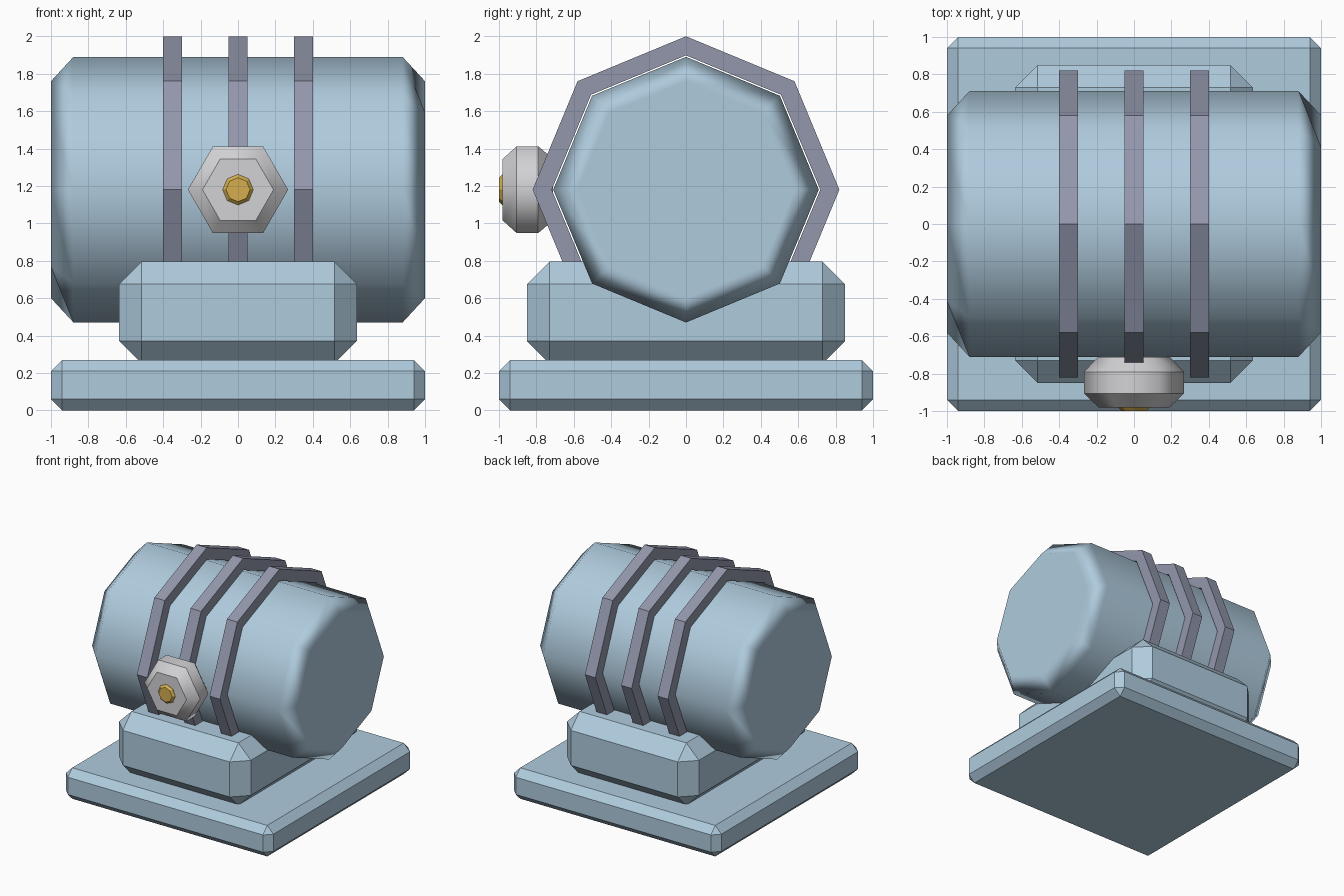
import bpy, bmesh, math
from mathutils import Vector

if "Cube" in bpy.data.objects:
    bpy.data.objects.remove(bpy.data.objects["Cube"])


def material(name, rgb):
    m = bpy.data.materials.new(name)
    m.diffuse_color = (*rgb, 1)
    m.use_nodes = True
    m.node_tree.nodes["Principled BSDF"].inputs["Base Color"].default_value = m.diffuse_color
    return m


BLUE = material("pale blue", (0.43, 0.60, 0.73))
SLATE = material("slate purple", (0.29, 0.31, 0.41))
GREY = material("light grey", (0.65, 0.65, 0.67))
GOLD = material("gold", (0.66, 0.43, 0.08))
AXIS_Z = 1.18  # height of the barrel and valve axis


def finish(name, bm, mat):
    bmesh.ops.recalc_face_normals(bm, faces=bm.faces)
    mesh = bpy.data.meshes.new(name)
    bm.to_mesh(mesh)
    bm.free()
    mesh.materials.append(mat)
    obj = bpy.data.objects.new(name, mesh)
    bpy.context.collection.objects.link(obj)
    return obj


def chamfered_box(name, size, z0, bevel, mat):
    bm = bmesh.new()
    bmesh.ops.create_cube(bm, size=1)
    for v in bm.verts:
        v.co = Vector((v.co.x * size[0], v.co.y * size[1], z0 + (v.co.z + 0.5) * size[2]))
    bmesh.ops.bevel(bm, geom=bm.edges[:], offset=bevel, segments=1, affect='EDGES')
    return finish(name, bm, mat)


def lathe(name, profile, sides, axis, mat, closed=False, smooth=False, sharp_rings=False):
    """Sweep (position, radius) points around the x or y axis at AXIS_Z."""
    bm = bmesh.new()
    rings = []
    for pos, r in profile:
        ring = []
        for i in range(sides):
            a = 2 * math.pi * i / sides
            u, h = r * math.cos(a), AXIS_Z + r * math.sin(a)
            ring.append(bm.verts.new((pos, u, h) if axis == 'x' else (u, pos, h)))
        rings.append(ring)
    pairs = list(zip(rings, rings[1:]))
    if closed:
        pairs.append((rings[-1], rings[0]))
    for a, b in pairs:
        for i in range(sides):
            j = (i + 1) % sides
            bm.faces.new((a[i], a[j], b[j], b[i])).smooth = smooth
    if not closed:
        for ring in (rings[0], rings[-1]):
            bm.faces.new(ring).smooth = smooth
    if sharp_rings:
        for ring in rings:
            for i in range(sides):
                bm.edges.get((ring[i], ring[(i + 1) % sides])).smooth = False
    return finish(name, bm, mat)


# Base plate and pedestal
chamfered_box("base_plate", (2, 2, 0.27), 0, 0.06, BLUE)
chamfered_box("pedestal", (1.27, 1.70, 0.545), 0.25, 0.12, BLUE)

# Eight-sided barrel with softly shaded end chamfers
barrel = lathe("barrel", [(-1, 0.58), (-0.88, 0.71), (0.88, 0.71), (1, 0.58)],
               8, 'x', BLUE, smooth=True)
weighted = barrel.modifiers.new("weighted_normals", 'WEIGHTED_NORMAL')
weighted.weight = 100

# Three straps round the barrel
for label, x in (("left", -0.35), ("middle", 0), ("right", 0.35)):
    lathe("strap_" + label,
          [(x - 0.05, 0.718), (x - 0.05, 0.82), (x + 0.05, 0.82), (x + 0.05, 0.718)],
          8, 'x', SLATE, closed=True)

# Hexagonal nut on the front with a gold button
lathe("front_nut", [(-0.98, 0.19), (-0.905, 0.268), (-0.79, 0.268), (-0.71, 0.19)],
      6, 'y', GREY, smooth=True, sharp_rings=True)
lathe("nut_button", [(-1.0, 0.064), (-0.982, 0.082), (-0.94, 0.082)], 8, 'y', GOLD)
